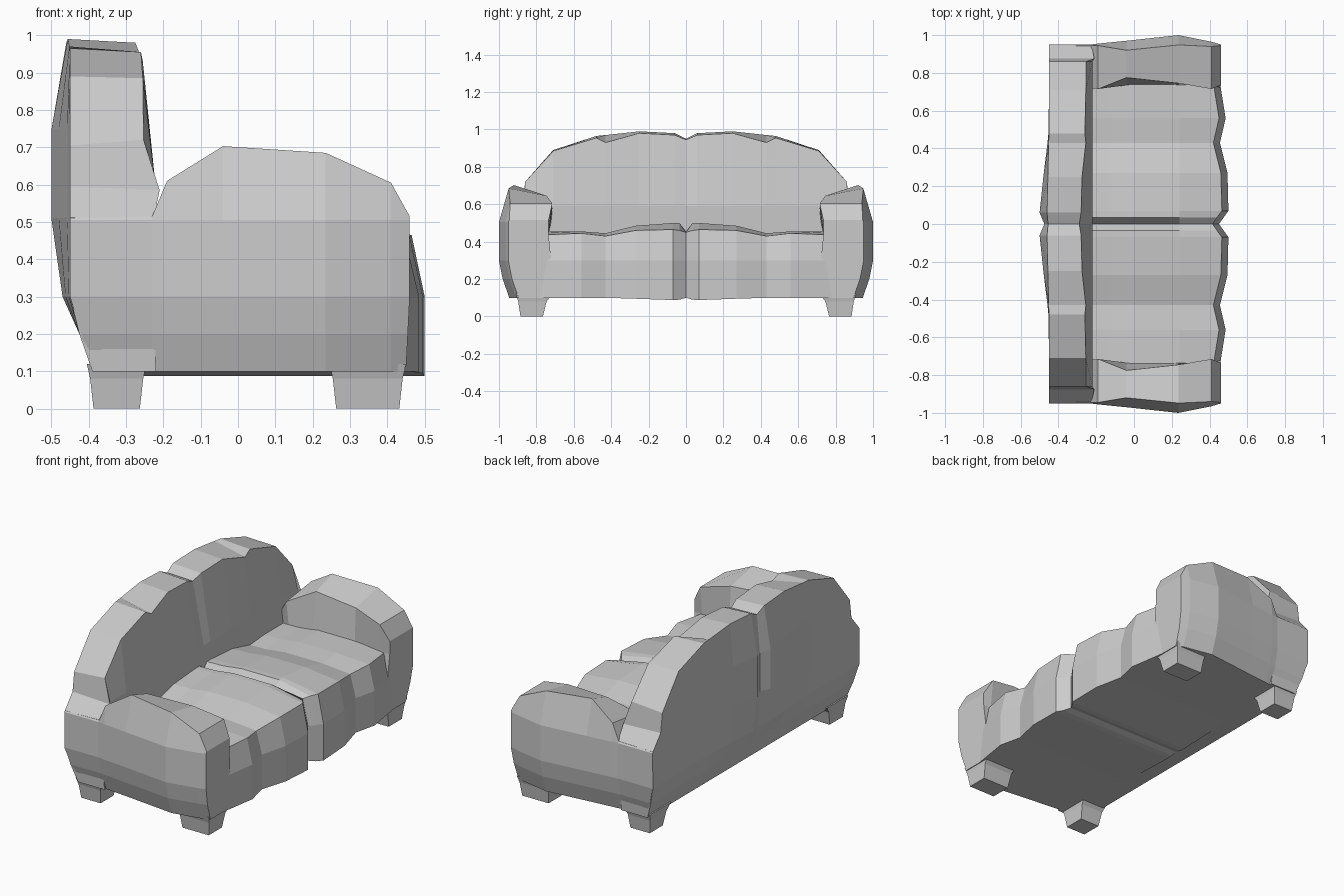
import bpy, bmesh


def finish(name, bm):
    """Make an object and mirror it across the centre seam."""
    bmesh.ops.recalc_face_normals(bm, faces=bm.faces)
    mesh = bpy.data.meshes.new(name)
    bm.to_mesh(mesh)
    bm.free()
    obj = bpy.data.objects.new(name, mesh)
    bpy.context.collection.objects.link(obj)
    mod = obj.modifiers.new("mirror", 'MIRROR')
    mod.use_axis = (False, True, False)
    mod.merge_threshold = 0.0005
    return obj


def loft(name, rings, cap_start=True):
    """Skin a row of equal-length rings and cap the ends."""
    bm = bmesh.new()
    rows = [[bm.verts.new(p) for p in ring] for ring in rings]
    n = len(rows[0])
    for a, b in zip(rows, rows[1:]):
        for i in range(n):
            j = (i + 1) % n
            bm.faces.new((a[i], a[j], b[j], b[i]))
    if cap_start:
        bm.faces.new(rows[0])
    bm.faces.new(rows[-1])
    return finish(name, bm)


# Seat: y, front x, front lip z, crown z, bottom z
seat = [
    (0.00, 0.45, 0.45, 0.455, 0.10),
    (0.035, 0.475, 0.46, 0.50, 0.09),
    (0.07, 0.50, 0.465, 0.50, 0.088),
    (0.27, 0.495, 0.46, 0.485, 0.095),
    (0.43, 0.455, 0.43, 0.445, 0.10),
    (0.56, 0.485, 0.445, 0.455, 0.10),
    (0.78, 0.45, 0.435, 0.455, 0.10),
]
loft("seat", [[(-0.30, y, zb), (xf, y, zb), (xf, y, 0.20), (xf, y, 0.30),
               (xf - 0.035, y, zl), (0.24, y, zc), (0.0, y, zc),
               (-0.12, y, zc - 0.015), (-0.30, y, zc - 0.02)]
              for y, xf, zl, zc, zb in seat], cap_start=False)

# Backrest: y, rear x bulge, front top x, rear top z, front top z
back = [
    (0.00, -0.475, -0.29, 0.95, 0.945),
    (0.06, -0.50, -0.28, 0.98, 0.97),
    (0.25, -0.48, -0.275, 0.99, 0.98),
    (0.43, -0.458, -0.255, 0.97, 0.93),
    (0.48, -0.453, -0.26, 0.965, 0.955),
    (0.71, -0.45, -0.255, 0.89, 0.885),
    (0.86, -0.45, -0.253, 0.705, 0.72),
    (0.875, -0.45, -0.21, 0.595, 0.585),
    (0.945, -0.45, -0.225, 0.512, 0.512),
]
rings = []
for y, xb, xf, zr, zf in back:
    low = min(y, 0.91)
    rings.append([(-0.22, low, 0.10), (-0.39, low, 0.10),
                  (-0.425, min(y, 0.93), 0.20), (xb + (-0.45 - xb) * 0.6, y, 0.30),
                  (xb, y, min(0.51, zr)), (xb, y, 0.51 + (zr - 0.51) * 0.5),
                  (xb + (-0.45 - xb) * 0.8, y, zr), (xf, y, zf),
                  (-0.22, y, min(0.59, zf - 0.005)), (-0.225, y, 0.45)])
loft("backrest", rings, cap_start=False)

# Arm: x, low x, outer y, ridge y, ridge z, inner edge y, inner edge z
arm = [
    (-0.45, -0.39, 0.95, 0.945, 0.511, 0.72, 0.511),
    (-0.23, -0.23, 0.95, 0.945, 0.515, 0.72, 0.513),
    (-0.19, -0.19, 0.955, 0.945, 0.61, 0.715, 0.58),
    (-0.04, -0.04, 0.97, 0.92, 0.703, 0.775, 0.655),
    (0.235, 0.235, 1.0, 0.948, 0.685, 0.745, 0.645),
    (0.41, 0.41, 0.965, 0.94, 0.605, 0.715, 0.605),
    (0.46, 0.45, 0.95, 0.945, 0.515, 0.735, 0.515),
]
rings = []
for x, xl, yo, yr, zr, yi, zi in arm:
    mid = (x + xl) / 2
    rings.append([(xl, 0.70, 0.10), (xl, yo - 0.055, 0.10), (mid, yo - 0.02, 0.20),
                  (x, yo, 0.30), (x, yo, 0.505), (x, yr, zr), (x, yi, zi),
                  (x, 0.735, 0.44)])
loft("arm", rings)

# Feet: tapered blocks, mirrored to the other end
for name, x0, x1 in (("rear_foot", -0.40, -0.25), ("front_foot", 0.25, 0.445)):
    levels = ((0.0, 0.013, 0.765, 0.885), (0.08, 0.004, 0.745, 0.897),
              (0.12, -0.005, 0.715, 0.91))
    loft(name, [[(x0 + t, a, z), (x1 - t, a, z), (x1 - t, b, z), (x0 + t, b, z)]
                for z, t, a, b in levels])
